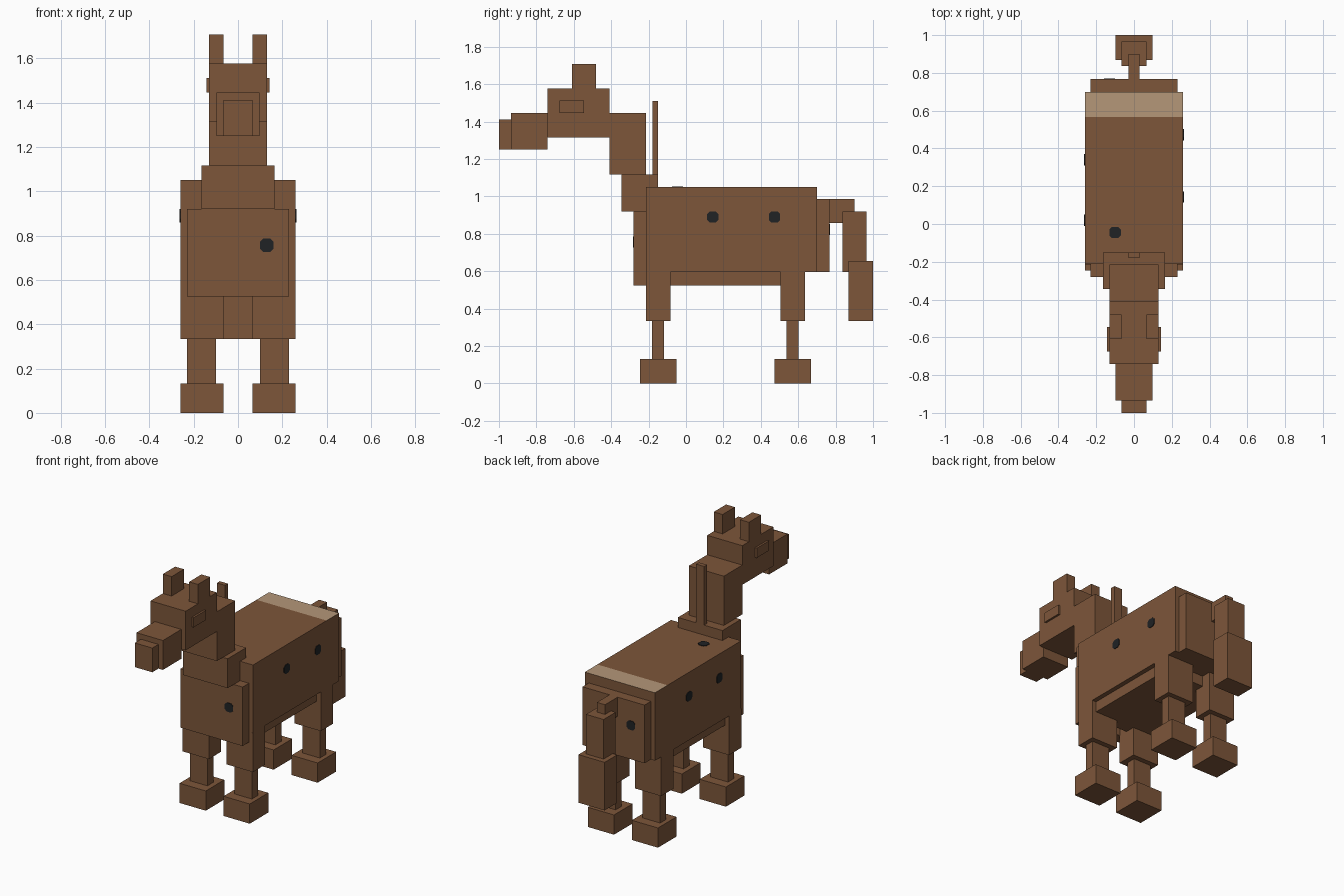
import bpy, bmesh
from mathutils import Vector

cube = bpy.data.objects.get("Cube")
if cube:
    bpy.data.objects.remove(cube, do_unlink=True)


def material(name, rgb):
    m = bpy.data.materials.new(name)
    m.use_nodes = True
    m.diffuse_color = (*rgb, 1)
    m.node_tree.nodes["Principled BSDF"].inputs["Base Color"].default_value = (*rgb, 1)
    return m


BROWN = material("brown coat", (0.205, 0.093, 0.042))
TAN = material("tan band", (0.46, 0.31, 0.19))
BLACK = material("black spot", (0.014, 0.016, 0.018))


def finish(name, bm, *mats):
    me = bpy.data.meshes.new(name)
    bm.to_mesh(me)
    bm.free()
    for m in mats:
        me.materials.append(m)
    ob = bpy.data.objects.new(name, me)
    bpy.context.collection.objects.link(ob)
    return ob


def block(x, y, z):
    """Box mesh spanning the given (low, high) range on each axis."""
    bm = bmesh.new()
    bmesh.ops.create_cube(bm, size=1)
    for v in bm.verts:
        v.co = Vector([r[0] if c < 0 else r[1] for c, r in zip(v.co, (x, y, z))])
    return bm


def centred(name, half, y, z):
    return finish(name, block((-half, half), y, z), BROWN)


def pair(name, x, y, z):
    for side, s in (("left", 1), ("right", -1)):
        finish(f"{side}_{name}", block(sorted((s * x[0], s * x[1])), y, z), BROWN)


def spot(name, centre, axis, size=0.06):
    """Thin square plate with cut corners, lying across the given axis."""
    half = [size / 2] * 3
    half[axis] = 0.004
    bm = block(*[(c - h, c + h) for c, h in zip(centre, half)])
    short = [e for e in bm.edges
             if abs((e.verts[0].co - e.verts[1].co)[axis]) > 0.001]
    bmesh.ops.bevel(bm, geom=short, offset=0.014, segments=1, affect='EDGES')
    finish(name, bm, BLACK)


# Body, with a band across the rear of the back
bm = block((-0.26, 0.26), (-0.213, 0.70), (0.595, 1.05))
bmesh.ops.bisect_plane(bm, geom=bm.verts[:] + bm.edges[:] + bm.faces[:],
                       plane_co=(0, 0.567, 0), plane_no=(0, 1, 0))
bm.normal_update()
for f in bm.faces:
    if f.normal.z > 0.9 and f.calc_center_median().y > 0.567:
        f.material_index = 1
finish("body", bm, BROWN, TAN)
centred("chest", 0.23, (-0.28, -0.213), (0.525, 0.92))
centred("belly", 0.23, (-0.15, 0.57), (0.525, 0.595))
centred("rump", 0.23, (0.70, 0.767), (0.595, 0.985))

# Neck, mane and head
centred("neck_base", 0.165, (-0.345, -0.15), (0.92, 1.117))
centred("neck", 0.13, (-0.41, -0.215), (1.117, 1.447))
centred("mane", 0.03, (-0.18, -0.15), (1.117, 1.51))
centred("head", 0.13, (-0.74, -0.41), (1.315, 1.577))
centred("muzzle", 0.098, (-0.935, -0.74), (1.25, 1.447))
centred("nose", 0.065, (-1.0, -0.935), (1.25, 1.412))
pair("ear", (0.065, 0.13), (-0.61, -0.48), (1.577, 1.707))
pair("eye", (0.13, 0.143), (-0.675, -0.545), (1.447, 1.512))

# Legs
for end, y in (("front", -0.149), ("hind", 0.57)):
    pair(f"{end}_upper_leg", (0.066, 0.26), (y - 0.065, y + 0.065), (0.333, 0.595))
    pair(f"{end}_lower_leg", (0.10, 0.23), (y - 0.032, y + 0.032), (0.132, 0.333))
    pair(f"{end}_hoof", (0.066, 0.26), (y - 0.098, y + 0.098), (0, 0.132))

# Tail
centred("tail_root", 0.03, (0.767, 0.90), (0.857, 0.985))
centred("tail_middle", 0.065, (0.837, 0.965), (0.595, 0.92))
centred("tail_end", 0.097, (0.868, 1.0), (0.333, 0.655))

# Spots
for i, y in enumerate((0.143, 0.473)):
    spot(f"left_spot_{i}", (0.26, y, 0.89), 0)
for i, y in enumerate((0.02, 0.34)):
    spot(f"right_spot_{i}", (-0.26, y, 0.89), 0)
spot("chest_spot", (0.13, -0.28, 0.757), 1)
spot("rump_spot", (-0.13, 0.767, 0.823), 1)
spot("back_spot", (-0.10, -0.045, 1.05), 2)
